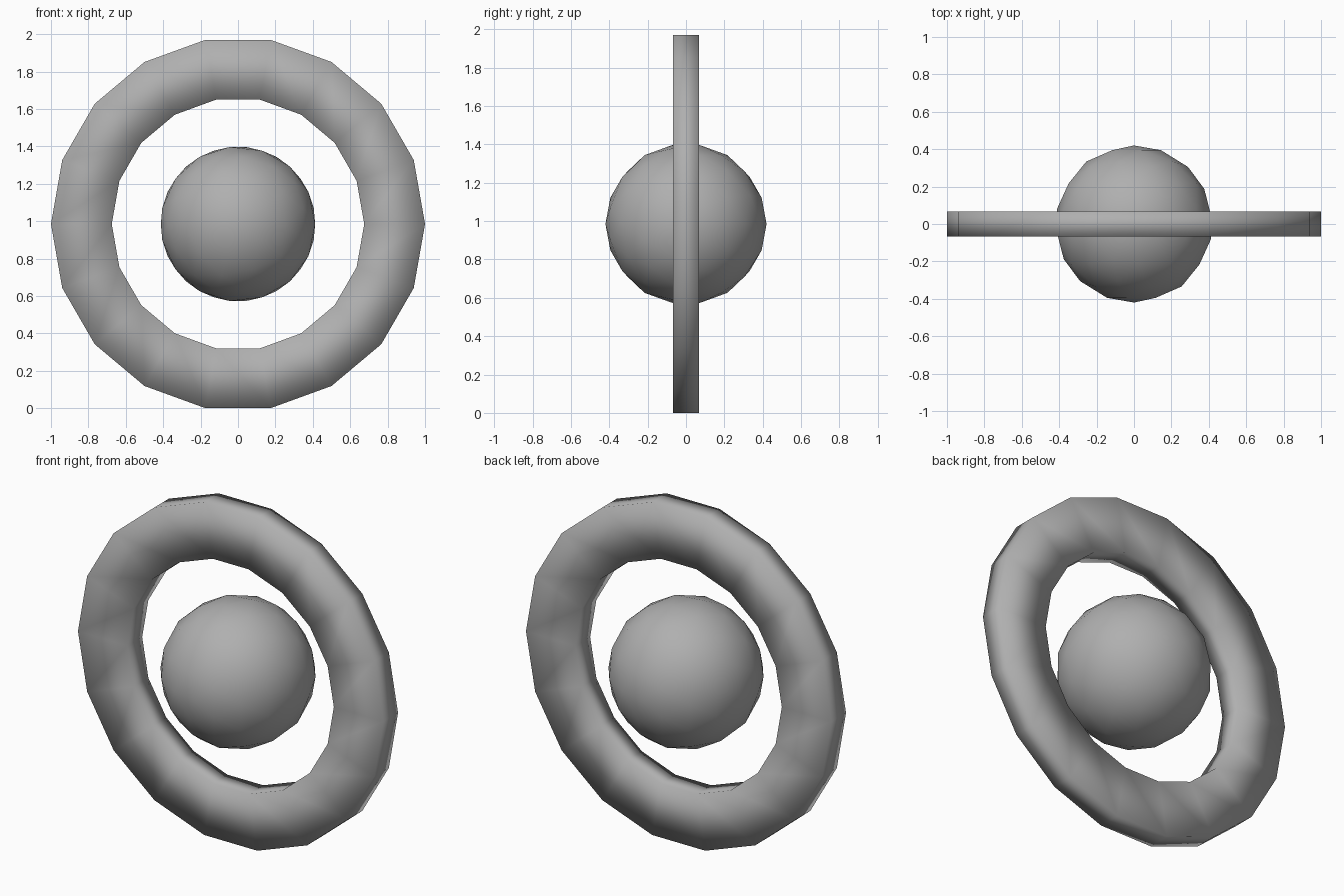
import bpy, bmesh, math
from mathutils import Matrix

if "Cube" in bpy.data.objects:
    bpy.data.objects.remove(bpy.data.objects["Cube"])

CENTER_Z = 0.985
SIDES = 18
BALL_RADIUS = 0.42

grey = bpy.data.materials.new("grey")
grey.diffuse_color = (0.43, 0.43, 0.43, 1)
grey.use_nodes = True
grey.node_tree.nodes["Principled BSDF"].inputs["Base Color"].default_value = grey.diffuse_color


def finish(name, bm):
    bmesh.ops.recalc_face_normals(bm, faces=bm.faces)
    for f in bm.faces:
        f.smooth = True
    mesh = bpy.data.meshes.new(name)
    bm.to_mesh(mesh)
    bm.free()
    mesh.materials.append(grey)
    obj = bpy.data.objects.new(name, mesh)
    obj.location.z = CENTER_Z
    bpy.context.collection.objects.link(obj)
    return obj


# Flat upright ring: rectangular section swept around the y axis
section = [(1.0, -0.068), (1.0, 0.068), (0.675, 0.068), (0.675, -0.068)]
bm = bmesh.new()
loops = []
for i in range(SIDES):
    a = 2 * math.pi * i / SIDES
    loops.append([bm.verts.new((r * math.cos(a), y, r * math.sin(a))) for r, y in section])
for i in range(SIDES):
    p, q = loops[i], loops[(i + 1) % SIDES]
    for j in range(4):
        k = (j + 1) % 4
        bm.faces.new((p[j], p[k], q[k], q[j]))
finish("ring", bm)

# Central ball: icosahedron with each edge cut in three, poles front and back
bm = bmesh.new()
bmesh.ops.create_icosphere(bm, subdivisions=1, radius=BALL_RADIUS,
                           matrix=Matrix.Rotation(-math.pi / 2, 4, 'X'))
bmesh.ops.subdivide_edges(bm, edges=bm.edges[:], cuts=2, use_grid_fill=True)
for v in bm.verts:
    v.co = v.co.normalized() * BALL_RADIUS
finish("ball", bm)
